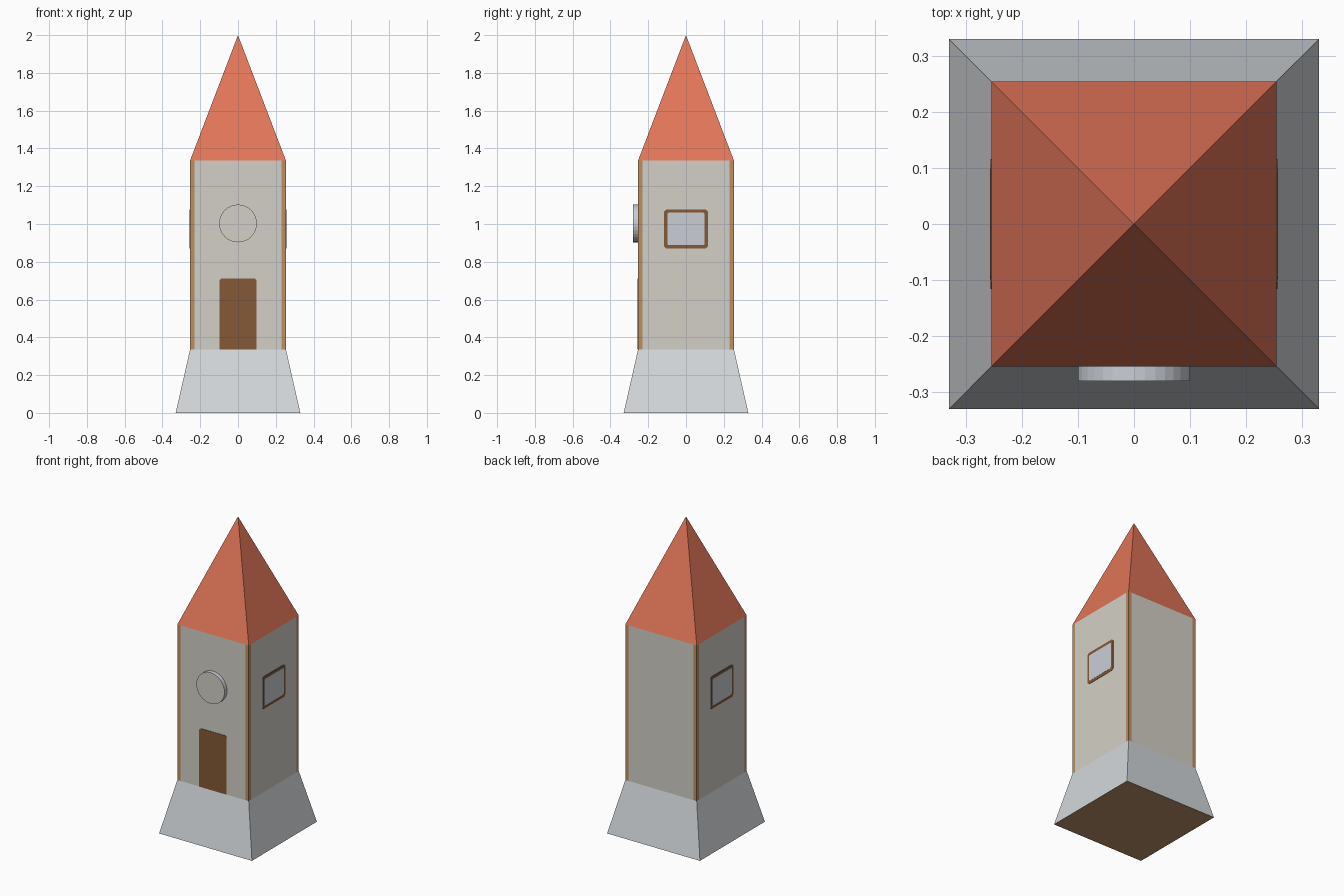
import bpy, bmesh, math
from mathutils import Matrix, Vector

if "Cube" in bpy.data.objects:
    bpy.data.objects.remove(bpy.data.objects["Cube"])


def mat(name, r, g, b):
    m = bpy.data.materials.new(name)
    lin = [(c / 255 / 12.92) if c < 11 else ((c / 255 + 0.055) / 1.055) ** 2.4 for c in (r, g, b)]
    m.diffuse_color = (*lin, 1)
    m.use_nodes = True
    m.node_tree.nodes["Principled BSDF"].inputs["Base Color"].default_value = m.diffuse_color
    return m


WALL = mat("plaster", 212, 208, 199)
STONE = mat("pale stone", 212, 216, 219)
ROOF = mat("roof red", 226, 117, 88)
TRIM = mat("corner timber", 188, 143, 99)
WOOD = mat("dark wood", 133, 89, 54)
GLASS = mat("pale glass", 202, 206, 214)
UNDER = mat("underside brown", 186, 145, 108)

H = 0.254            # half width of the tower
Z1, Z2, Z3 = 0.335, 1.335, 2.0


def finish(name, bm, mats, rule=None):
    bmesh.ops.recalc_face_normals(bm, faces=bm.faces)
    if rule:
        for f in bm.faces:
            f.material_index = rule(f)
    me = bpy.data.meshes.new(name)
    bm.to_mesh(me)
    bm.free()
    for m in mats:
        me.materials.append(m)
    ob = bpy.data.objects.new(name, me)
    bpy.context.collection.objects.link(ob)
    return ob


def square(bm, half, z):
    return [bm.verts.new((sx * half, sy * half, z))
            for sx, sy in ((-1, -1), (1, -1), (1, 1), (-1, 1))]


def skirt(bm, low, high):
    for i in range(4):
        j = (i + 1) % 4
        bm.faces.new((low[i], low[j], high[j], high[i]))


# Flared stone base with brown underside
bm = bmesh.new()
low = square(bm, 0.33, 0)
skirt(bm, low, square(bm, H, Z1))
bm.faces.new(low[::-1])
finish("base", bm, [STONE, UNDER], lambda f: int(abs(f.normal.z) > 0.9))

# Walls, cut near the corners for the timber strips
bm = bmesh.new()
skirt(bm, square(bm, H, Z1), square(bm, H, Z2))
EDGE = H - 0.023
for axis in ((1, 0, 0), (0, 1, 0)):
    for s in (-1, 1):
        bmesh.ops.bisect_plane(bm, geom=bm.verts[:] + bm.edges[:] + bm.faces[:],
                               plane_co=Vector(axis) * s * EDGE, plane_no=axis)


def corner(f):
    c = f.calc_center_median()
    return int(min(abs(c.x), abs(c.y)) > EDGE)


finish("walls", bm, [WALL, TRIM], corner)

# Pointed roof
bm = bmesh.new()
eaves = square(bm, H, Z2)
tip = bm.verts.new((0, 0, Z3))
for i in range(4):
    bm.faces.new((eaves[i], eaves[(i + 1) % 4], tip))
finish("roof", bm, [ROOF])


def plate(name, w, z0, z1, cut, depth, angle, material, square_foot=False):
    """Thin panel on a wall; built on the front and turned about z."""
    top = [(w, z1 - cut), (w - cut, z1), (-w + cut, z1), (-w, z1 - cut)]
    foot = ([(-w, z0), (w, z0)] if square_foot else
            [(-w, z0 + cut), (-w + cut, z0), (w - cut, z0), (w, z0 + cut)])
    bm = bmesh.new()
    face = bm.faces.new([bm.verts.new((x, -H, z)) for x, z in top + foot])
    out = bmesh.ops.extrude_face_region(bm, geom=[face])["geom"]
    for v in out:
        if isinstance(v, bmesh.types.BMVert):
            v.co.y -= depth
    bm.transform(Matrix.Rotation(angle, 4, 'Z'))
    finish(name, bm, [material])


# Door
plate("door", 0.097, Z1, 0.712, 0.01, 0.002, 0, WOOD, True)

# Side windows
for side, a in (("right", math.pi / 2), ("left", -math.pi / 2)):
    plate(side + "_window_frame", 0.116, 0.87, 1.078, 0.012, 0.002, a, WOOD)
    plate(side + "_window_pane", 0.099, 0.888, 1.06, 0.006, 0.003, a, GLASS)

# Round disc above the door
bm = bmesh.new()
bmesh.ops.create_cone(bm, cap_ends=True, segments=32, radius1=0.1, radius2=0.1, depth=0.026,
                      matrix=Matrix.Translation((0, -H - 0.013, 1.003)) @ Matrix.Rotation(math.pi / 2, 4, 'X'))
finish("round_disc", bm, [GLASS, WALL], lambda f: int(abs(f.normal.y) > 0.9))
